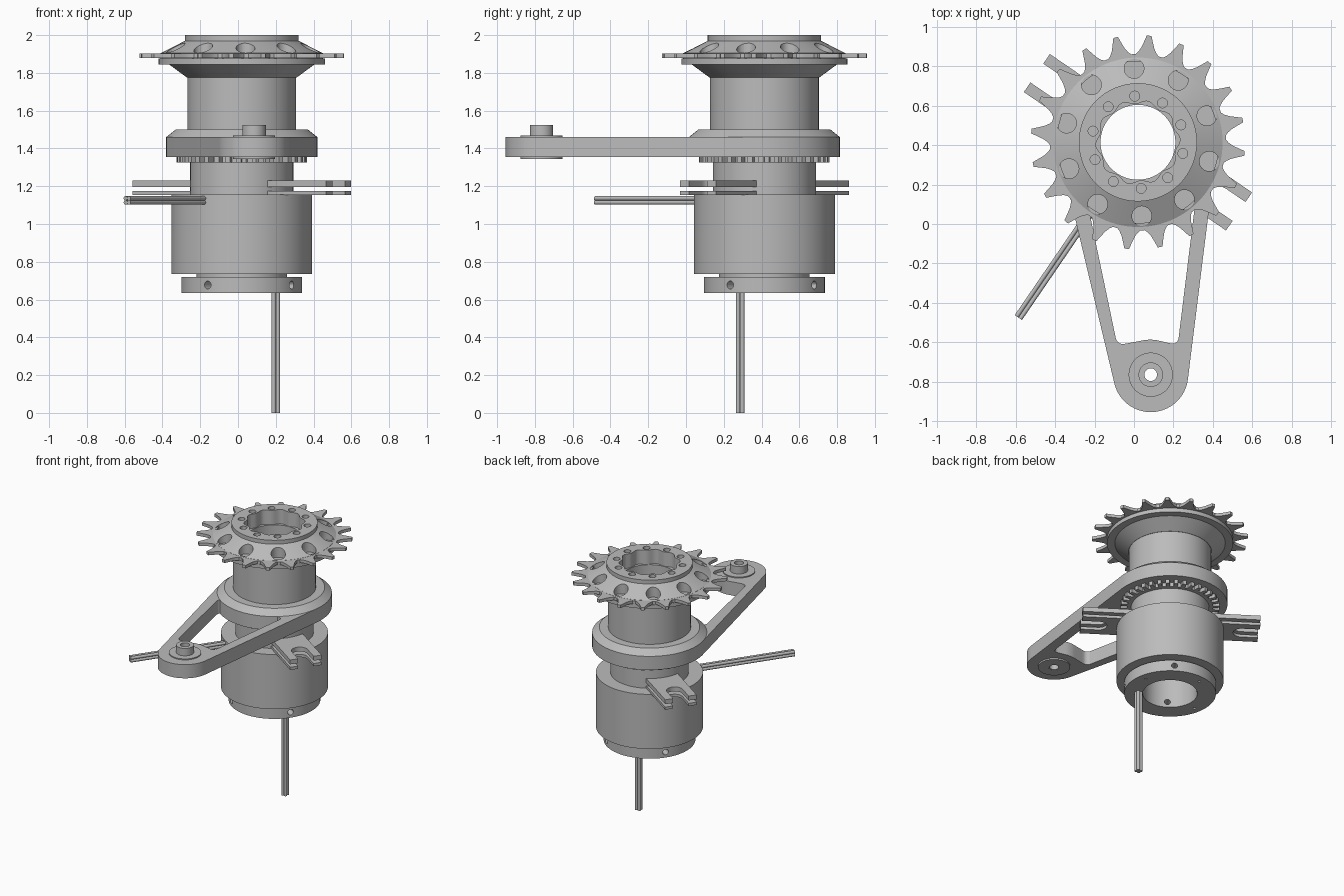
import bpy, bmesh, math
from math import cos, sin, radians, tau
from mathutils import Matrix, Vector, geometry

if "Cube" in bpy.data.objects:
    bpy.data.objects.remove(bpy.data.objects["Cube"], do_unlink=True)

steel = bpy.data.materials.new("steel_grey")
steel.use_nodes = True
GREY = (0.5, 0.5, 0.5, 1)
steel.diffuse_color = GREY
steel.node_tree.nodes["Principled BSDF"].inputs["Base Color"].default_value = GREY

AXIS = Vector((0.02, 0.415))      # main shaft
PIN = Vector((0.085, -0.765))     # end of the swing arm
BORE = 0.19
FORK_ANGLE = radians(-34.4)


def finish(name, bm):
    bmesh.ops.recalc_face_normals(bm, faces=bm.faces)
    mesh = bpy.data.meshes.new(name)
    bm.to_mesh(mesh)
    bm.free()
    mesh.materials.append(steel)
    obj = bpy.data.objects.new(name, mesh)
    bpy.context.collection.objects.link(obj)
    return obj


def activate(obj):
    bpy.ops.object.select_all(action='DESELECT')
    obj.select_set(True)
    bpy.context.view_layer.objects.active = obj


def smooth(obj):
    activate(obj)
    bpy.ops.object.shade_smooth_by_angle(angle=radians(28))


def skin(bm, loops):
    """Join a closed ring of equal loops with quads."""
    n = len(loops[0])
    for a, b in zip(loops, loops[1:] + loops[:1]):
        for i in range(n):
            j = (i + 1) % n
            bm.faces.new((a[i], a[j], b[j], b[i]))


def circle(r, n=96, centre=AXIS):
    return [centre + Vector((r * cos(tau * i / n), r * sin(tau * i / n))) for i in range(n)]


def lathe(name, profile, centre=AXIS, n=96):
    """Turn a closed (radius, z) profile about a vertical axis."""
    bm = bmesh.new()
    skin(bm, [[bm.verts.new((*p, z)) for p in circle(r, n, centre)] for r, z in profile])
    obj = finish(name, bm)
    smooth(obj)
    return obj


def tube(name, r, z0, z1, inner=BORE, centre=AXIS):
    return lathe(name, [(inner, z0), (r, z0), (r, z1), (inner, z1)], centre)


def prism(name, outline, z0, z1, hole=None):
    """Extrude an outline upright, optionally with a hole outline of equal length."""
    bm = bmesh.new()
    ring = lambda pts, z: [bm.verts.new((p[0], p[1], z)) for p in pts]
    low, high = ring(outline, z0), ring(outline, z1)
    if hole:
        skin(bm, [low, high, ring(hole, z1), ring(hole, z0)])
    else:
        for i in range(len(low)):
            bm.faces.new((low[i - 1], low[i], high[i], high[i - 1]))
        bm.faces.new(low)
        bm.faces.new(high)
    return finish(name, bm)


def rods(name, spans, r, n=32):
    """Round bars between pairs of points, in one object."""
    bm = bmesh.new()
    for a, b in spans:
        a, b = Vector(a), Vector(b)
        turn = (b - a).to_track_quat('Z', 'Y').to_matrix().to_4x4()
        bmesh.ops.create_cone(bm, cap_ends=True, segments=n, radius1=r, radius2=r,
                              depth=(b - a).length,
                              matrix=Matrix.Translation((a + b) / 2) @ turn)
    return finish(name, bm)


def cut(obj, cutter):
    mod = obj.modifiers.new("cut", 'BOOLEAN')
    mod.operation, mod.solver, mod.object = 'DIFFERENCE', 'EXACT', cutter
    activate(obj)
    bpy.ops.object.modifier_apply(modifier=mod.name)
    bpy.data.objects.remove(cutter, do_unlink=True)


def around(count, r, start):
    """Evenly spaced points about the shaft."""
    return [AXIS + r * Vector((cos(a), sin(a)))
            for a in (radians(start) + tau * i / count for i in range(count))]


# Sprocket dome with lightening holes, bolt holes and a lobed socket
dome = lathe("sprocket_dome", [(BORE, 1.86), (0.43, 1.86), (0.43, 1.904), (0.30, 1.97),
                               (0.30, 2.0), (BORE, 2.0)])
cut(dome, rods("hole_cutter", [((*p, 1.88), (*p, 2.1)) for p in around(10, 0.375, 93)], 0.05))
cut(dome, rods("bolt_cutter", [((*p, 1.93), (*p, 2.1)) for p in around(10, 0.235, 94)], 0.025, 20))
lobes = [AXIS + (0.204 - 0.01 * cos(10 * (a - radians(94)))) * Vector((cos(a), sin(a)))
         for a in (tau * i / 120 for i in range(120))]
cut(dome, prism("socket_cutter", lobes, 1.89, 2.1))
smooth(dome)

# Sprocket teeth
TOOTH = [(-0.42, 0.448), (-0.32, 0.46), (-0.22, 0.482), (-0.14, 0.512), (-0.07, 0.544),
         (0.07, 0.544), (0.14, 0.512), (0.22, 0.482), (0.32, 0.46), (0.42, 0.448)]
teeth = []
for k in range(20):
    for f, r in TOOTH:
        a = radians(12 + 18 * (k + f))
        teeth.append(AXIS + r * Vector((cos(a), sin(a))))
inner = [AXIS + (p - AXIS).normalized() * 0.41 for p in teeth]
smooth(prism("sprocket_teeth", teeth, 1.88, 1.903, inner))

# Flange under the sprocket, and the drum
lathe("drum_flange", [(BORE, 1.775), (0.29, 1.775), (0.385, 1.845), (0.44, 1.845),
                      (0.44, 1.875), (BORE, 1.875)])
tube("drum", 0.288, 1.49, 1.79)

# Swing arm: hull of two circles with a window, joined to a chamfered hub
outline = circle(0.40) + circle(0.19, 96, PIN)
arm = prism("swing_arm", [outline[i] for i in geometry.convex_hull_2d(outline)], 1.355, 1.46)
window = prism("window_cutter", [(-0.235, 0.1), (-0.085, -0.615), (0.0, -0.6), (0.085, -0.583),
                                 (0.16, -0.6), (0.222, -0.615), (0.31, 0.1)], 1.2, 1.6)
bm = bmesh.new()
bm.from_mesh(window.data)
upright = [e for e in bm.edges if abs(e.verts[0].co.z - e.verts[1].co.z) > 0.1]
bmesh.ops.bevel(bm, geom=upright, offset=0.035, segments=5, affect='EDGES', profile=0.5)
bm.to_mesh(window.data)
bm.free()
cut(arm, window)
cut(arm, rods("hub_cutter", [((*AXIS, 1.2), (*AXIS, 1.6))], 0.32, 96))
cut(arm, rods("pin_cutter", [((*PIN, 1.2), (*PIN, 1.6))], 0.05))
smooth(arm)
lathe("arm_hub", [(BORE, 1.355), (0.40, 1.355), (0.40, 1.46), (0.35, 1.5), (BORE, 1.5)])

# Hollow pin with a washer on each side of the arm
tube("arm_pin", 0.062, 1.345, 1.525, 0.032, PIN)
tube("upper_washer", 0.112, 1.455, 1.468, 0.04, PIN)
tube("lower_washer", 0.112, 1.344, 1.36, 0.04, PIN)

# Toothed ring below the hub
crown = []
for k in range(36):
    for f, r in ((0, 0.30), (0.45, 0.30), (0.5, 0.345), (0.95, 0.345)):
        a = tau * (k + f) / 36
        crown.append(AXIS + r * Vector((cos(a), sin(a))))
prism("toothed_ring", crown, 1.325, 1.357,
      [AXIS + (p - AXIS).normalized() * 0.25 for p in crown])

# Neck and main housing
tube("neck", 0.273, 1.15, 1.36)
tube("housing", 0.373, 0.735, 1.155)
tube("collar_step", 0.24, 0.715, 0.74)

# Collar with cross screws and small holes in its underside
collar = tube("collar", 0.32, 0.635, 0.72)
spokes = []
for k in range(4):
    a = FORK_ANGLE + k * tau / 4
    d = Vector((cos(a), sin(a)))
    spokes.append(((*(AXIS + d * 0.15), 0.677), (*(AXIS + d * 0.4), 0.677)))
cut(collar, rods("screw_cutter", spokes, 0.021, 20))
cut(collar, rods("dowel_cutter", [((*p, 0.6), (*p, 0.65)) for p in around(4, 0.265, 10)], 0.01, 12))
smooth(collar)

# Slotted fork plates, two layers on each side
slot = [(0.50 - 0.058 * sin(t), -0.058 * cos(t)) for t in (math.pi * i / 12 for i in range(13))]
fork = [(0.23, -0.117), (0.622, -0.117), (0.622, -0.058)] + slot + \
       [(0.622, 0.058), (0.622, 0.117), (0.23, 0.117)]
for side, turn in (("left", 0), ("right", math.pi)):
    c, s = cos(FORK_ANGLE + turn), sin(FORK_ANGLE + turn)
    plan = [AXIS + Vector((d * c - n * s, d * s + n * c)) for d, n in fork]
    for level, z0, z1 in (("lower", 1.153, 1.174), ("upper", 1.196, 1.23)):
        smooth(prism(f"{side}_{level}_fork", plan, z0, z1))


# Cables made of four strands
def cable(name, start, end):
    start, end = Vector(start), Vector(end)
    turn = (end - start).to_track_quat('Z', 'Y')
    offsets = [turn @ Vector((x, y, 0)) for x in (-0.011, 0.011) for y in (-0.011, 0.011)]
    smooth(rods(name, [(start + o, end + o) for o in offsets], 0.0115, 14))


cable("lower_cable", (0.20, 0.287, 0), (0.20, 0.287, 0.68))
cable("side_cable", (-0.587, -0.475, 1.125), (-0.18, 0.12, 1.125))
